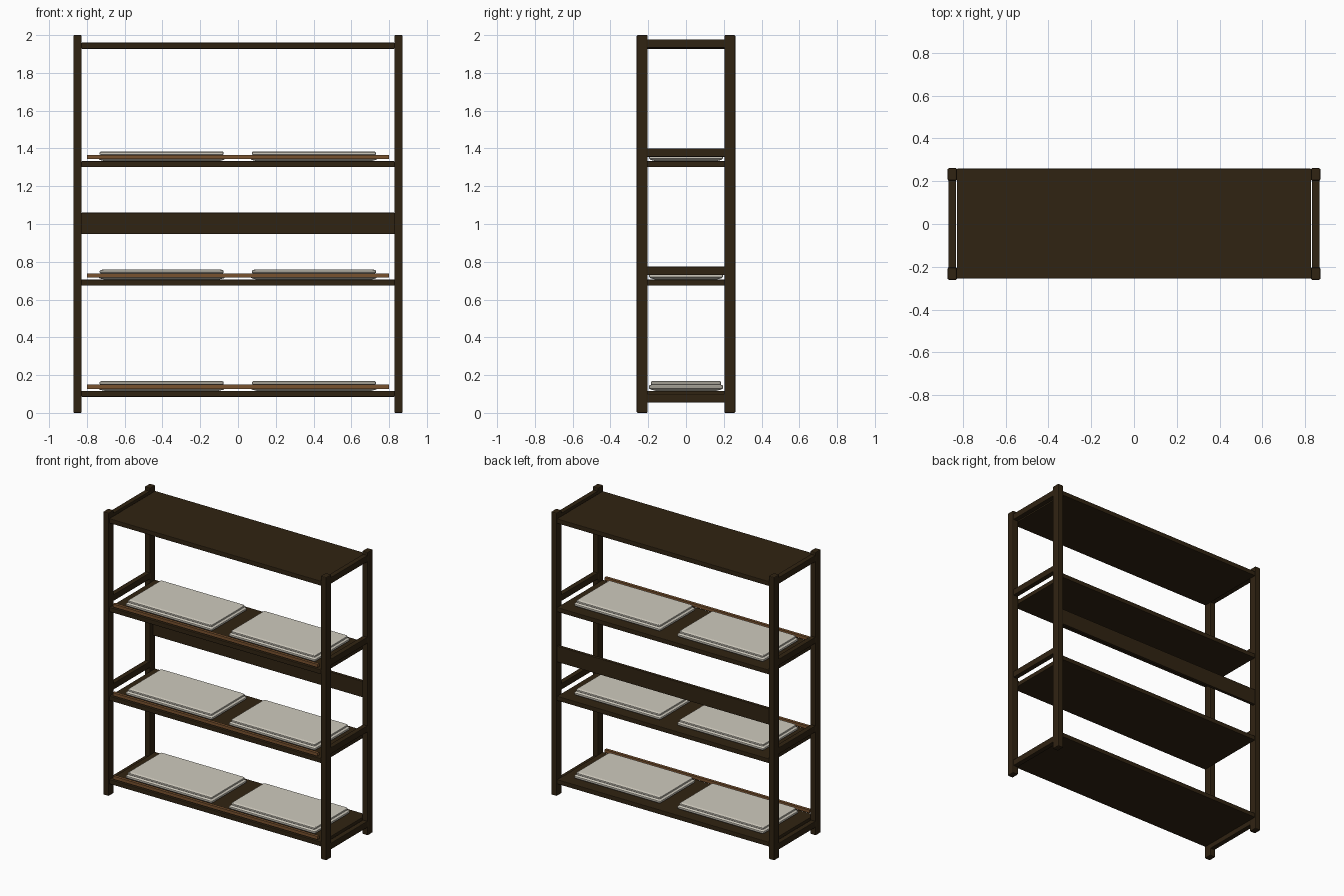
import bpy, bmesh

if "Cube" in bpy.data.objects:
    bpy.data.objects.remove(bpy.data.objects["Cube"])


def material(name, rgb):
    m = bpy.data.materials.new(name)
    m.diffuse_color = (*rgb, 1)
    m.use_nodes = True
    m.node_tree.nodes["Principled BSDF"].inputs["Base Color"].default_value = m.diffuse_color
    return m


dark = material("dark wood", (0.03, 0.017, 0.006))
brown = material("brown wood", (0.19, 0.085, 0.028))
linen = material("pale linen", (0.62, 0.59, 0.51))


def finish(name, bm, mat):
    bmesh.ops.recalc_face_normals(bm, faces=bm.faces)
    me = bpy.data.meshes.new(name)
    bm.to_mesh(me)
    bm.free()
    me.materials.append(mat)
    ob = bpy.data.objects.new(name, me)
    bpy.context.collection.objects.link(ob)
    return ob


def box(name, x, y, z, mat, bevel=0.004):
    """Box from (min, max) ranges with a small bevel on the edges."""
    bm = bmesh.new()
    bmesh.ops.create_cube(bm, size=1)
    for v in bm.verts:
        v.co = [(r[0] + r[1]) / 2 + c * (r[1] - r[0]) for c, r in zip(v.co, (x, y, z))]
    if bevel:
        bmesh.ops.bevel(bm, geom=bm.edges[:], offset=bevel, segments=2,
                        profile=0.5, affect='EDGES')
    return finish(name, bm, mat)


def cushion(name, cx, z0):
    """Two stacked soft layers, lofted from inset rounded rectangles."""
    hx, hy = 0.338, 0.196
    # (height, inset): tucked bottom, full rim, seam, upper layer
    levels = [(0.0, 0.035), (0.006, 0.01), (0.014, 0.0), (0.026, 0.0), (0.031, 0.006),
              (0.033, 0.014), (0.036, 0.010), (0.046, 0.010), (0.050, 0.014), (0.052, 0.022)]
    bm = bmesh.new()
    rings = []
    for h, i in levels:
        a, b, c = hx - i, hy - i, 0.008
        pts = [(a, b - c), (a - c * 0.3, b - c * 0.3), (a - c, b),
               (c - a, b), (c * 0.3 - a, b - c * 0.3), (-a, b - c),
               (-a, c - b), (c * 0.3 - a, c * 0.3 - b), (c - a, -b),
               (a - c, -b), (a - c * 0.3, c * 0.3 - b), (a, c - b)]
        rings.append([bm.verts.new((cx + x, y, z0 + h)) for x, y in pts])
    for lo, hi in zip(rings, rings[1:]):
        for k in range(12):
            j = (k + 1) % 12
            bm.faces.new((lo[k], lo[j], hi[j], hi[k]))
    bm.faces.new(rings[0][::-1])
    bm.faces.new(rings[-1])
    return finish(name, bm, linen)


# Corner posts and side rails
for side, sx in (("left", -1), ("right", 1)):
    for end, sy in (("front", -1), ("back", 1)):
        box(f"{end}_{side}_post", sorted((sx * 0.828, sx * 0.872)),
            sorted((sy * 0.203, sy * 0.261)), (0, 2), dark, 0.006)
    for n, (z0, z1) in enumerate([(0.055, 0.1), (0.729, 0.774), (1.355, 1.4), (1.932, 1.977)]):
        box(f"{side}_side_rail_{n + 1}", sorted((sx * 0.832, sx * 0.868)),
            (-0.21, 0.21), (z0, z1), dark)

# Shelves with front strip and two cushions each
for n, top in enumerate([0.117, 0.706, 1.333]):
    box(f"shelf_{n + 1}", (-0.829, 0.829), (-0.255, 0.257), (top - 0.032, top), dark)
    box(f"front_strip_{n + 1}", (-0.8, 0.8), (-0.255, -0.235),
        (top + 0.01, top + 0.032), brown, 0)
    for side, cx in (("left", -0.404), ("right", 0.402)):
        cushion(f"{side}_cushion_{n + 1}", cx, top)

# Top board and back brace
box("top_board", (-0.829, 0.829), (-0.255, 0.259), (1.927, 1.96), dark)
box("back_brace", (-0.829, 0.829), (0.235, 0.257), (0.947, 1.06), dark, 0.003)
